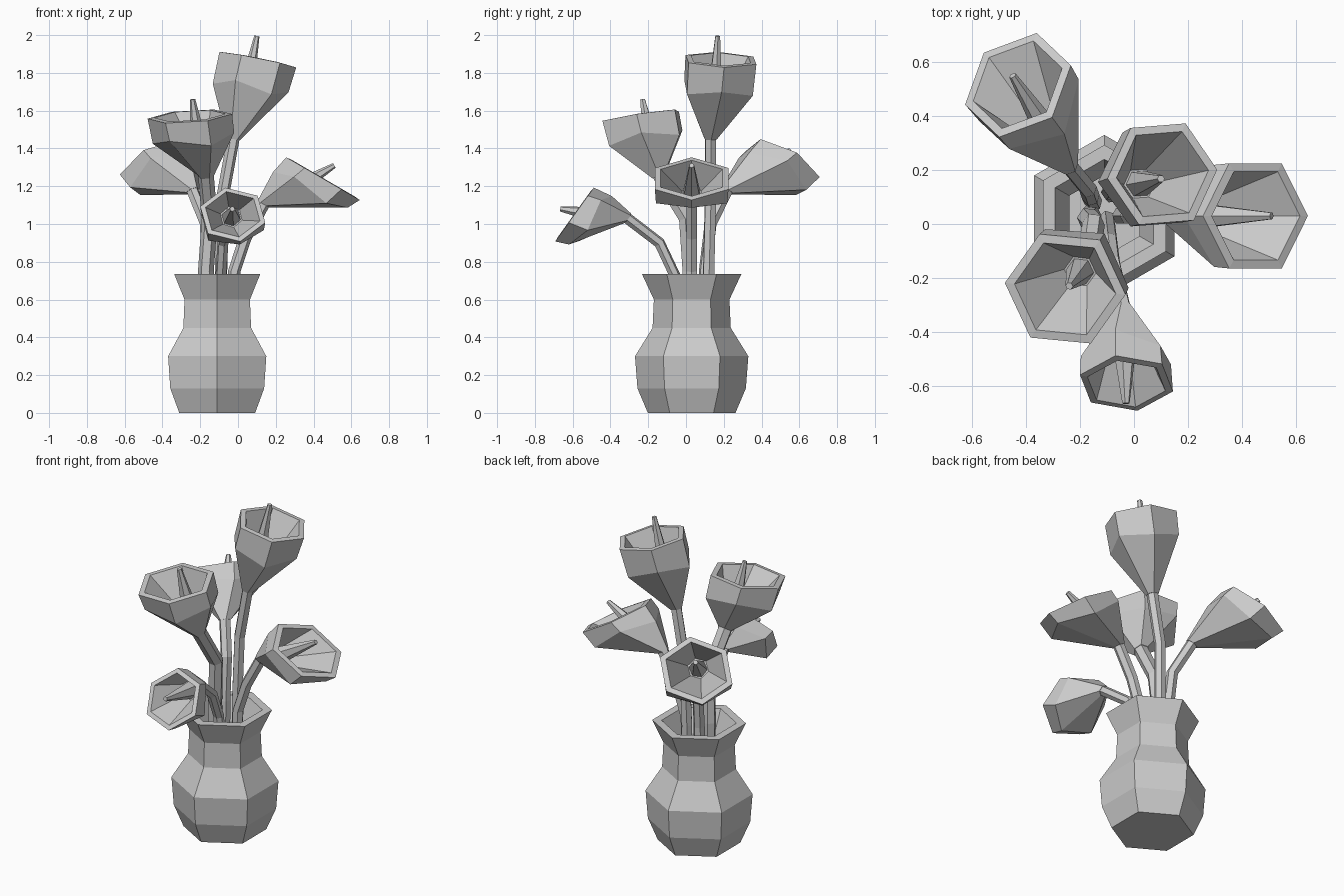
import bpy, bmesh
from math import sin, cos, radians, tau
from mathutils import Vector

cube = bpy.data.objects.get("Cube")
if cube:
    bpy.data.objects.remove(cube, do_unlink=True)

clay = bpy.data.materials.new("plain_grey")
clay.use_nodes = True
grey = (0.6, 0.6, 0.6, 1)
clay.diffuse_color = grey
clay.node_tree.nodes["Principled BSDF"].inputs["Base Color"].default_value = grey


def ring(center, normal, radius, ref=(1, 0, 0), spin=0, sides=6, wave=0):
    """Polygon of points facing along the normal; wave lifts every other point."""
    n = Vector(normal).normalized()
    u = Vector(ref)
    u = (u - n * u.dot(n)).normalized()
    v = n.cross(u)
    points = []
    for i in range(sides):
        a = radians(spin) + tau * i / sides
        lift = wave if i % 2 == 0 else -wave
        points.append(Vector(center) + (u * cos(a) + v * sin(a)) * radius + n * lift)
    return points


def loft(name, rings):
    """Skin a row of rings and cap both ends."""
    bm = bmesh.new()
    rows = [[bm.verts.new(p) for p in r] for r in rings]
    for a, b in zip(rows, rows[1:]):
        for i in range(len(a)):
            j = (i + 1) % len(a)
            bm.faces.new((a[i], a[j], b[j], b[i]))
    bm.faces.new(rows[0][::-1])
    bm.faces.new(rows[-1])
    bmesh.ops.recalc_face_normals(bm, faces=bm.faces)
    mesh = bpy.data.meshes.new(name)
    bm.to_mesh(mesh)
    bm.free()
    mesh.materials.append(clay)
    obj = bpy.data.objects.new(name, mesh)
    bpy.context.collection.objects.link(obj)


def stem(name, path, radius, turn):
    pts = [Vector(p) for p in path]
    rings = []
    for i, p in enumerate(pts):
        direction = pts[min(i + 1, len(pts) - 1)] - pts[max(i - 1, 0)]
        rings.append(ring(p, direction, radius, **turn))
    loft(name, rings)


def flower(name, path, rim, normal, radius, tip, depth, ref=(1, 0, 0), spin=0, thick=0.033):
    """Stem, hollow six-sided bell and pointed centre."""
    base, rim, tip = Vector(path[-1]), Vector(rim), Vector(tip)
    n = Vector(normal).normalized()
    axis = (rim - base).normalized()
    lean = (n + axis).normalized()
    heart = base.lerp(rim, 0.35)
    turn = dict(ref=ref, spin=spin)
    stem(name + "_stem", path, thick, turn)
    loft(name + "_bell", [
        ring(base, base - Vector(path[-2]), thick + 0.003, **turn),
        ring(rim - lean * depth, n, radius * 0.97, wave=0.018, **turn),
        ring(rim, n, radius, **turn),
        ring(rim + n * 0.003, n, radius * 0.84, **turn),
        ring(heart, lean, 0.06, **turn),
    ])
    loft(name + "_stamen", [
        ring(heart, tip - heart, 0.052, **turn),
        ring(tip, tip - heart, 0.014, **turn),
    ])


# Vase: outer wall up, over the rim, inner wall down
profile = [(0.232, 0), (0.287, 0.13), (0.3, 0.3), (0.207, 0.45), (0.2, 0.6),
           (0.263, 0.735), (0.21, 0.735), (0.15, 0.6), (0.157, 0.45),
           (0.25, 0.3), (0.237, 0.13), (0.18, 0.05)]
loft("vase", [ring((-0.11, 0.03, z), (0, 0, 1), r, ref=(0, 1, 0)) for r, z in profile])

# Five flowers
flower("top_flower",
       [(-0.08, 0.11, 0.1), (-0.09, 0.12, 0.75), (-0.08, 0.13, 1.15), (-0.025, 0.13, 1.45)],
       rim=(0.105, 0.185, 1.87), normal=(0.2, 0.04, 1), radius=0.208,
       tip=(0.1, 0.168, 1.995), depth=0.155, spin=5)
flower("left_flower",
       [(-0.05, 0.03, 0.1), (-0.02, 0.03, 0.75), (0.04, 0.03, 0.93), (0.135, 0.03, 1.105)],
       rim=(0.45, 0.03, 1.24), normal=(0.5, 0, 0.86), radius=0.225,
       tip=(0.51, 0.03, 1.31), depth=0.09)
flower("back_flower",
       [(-0.15, 0.08, 0.1), (-0.16, 0.1, 0.75), (-0.17, 0.13, 1.0), (-0.24, 0.215, 1.175)],
       rim=(-0.43, 0.515, 1.32), normal=(-0.5, 0.55, 1), radius=0.217,
       tip=(-0.45, 0.55, 1.39), depth=0.09, ref=(-1, 1, 0))
flower("right_flower",
       [(-0.16, 0.03, 0.1), (-0.17, 0.02, 0.75), (-0.15, 0.0, 1.03), (-0.17, -0.14, 1.26)],
       rim=(-0.255, -0.24, 1.57), normal=(-0.07, -0.15, 1), radius=0.225,
       tip=(-0.24, -0.23, 1.66), depth=0.12, spin=-5, thick=0.042)
flower("front_flower",
       [(-0.1, 0.02, 0.1), (-0.09, -0.06, 0.73), (-0.08, -0.14, 0.9), (-0.04, -0.31, 1.03)],
       rim=(-0.028, -0.59, 1.05), normal=(0, -0.81, 0.58), radius=0.18,
       tip=(-0.03, -0.665, 1.08), depth=0.09, spin=43, thick=0.03)
